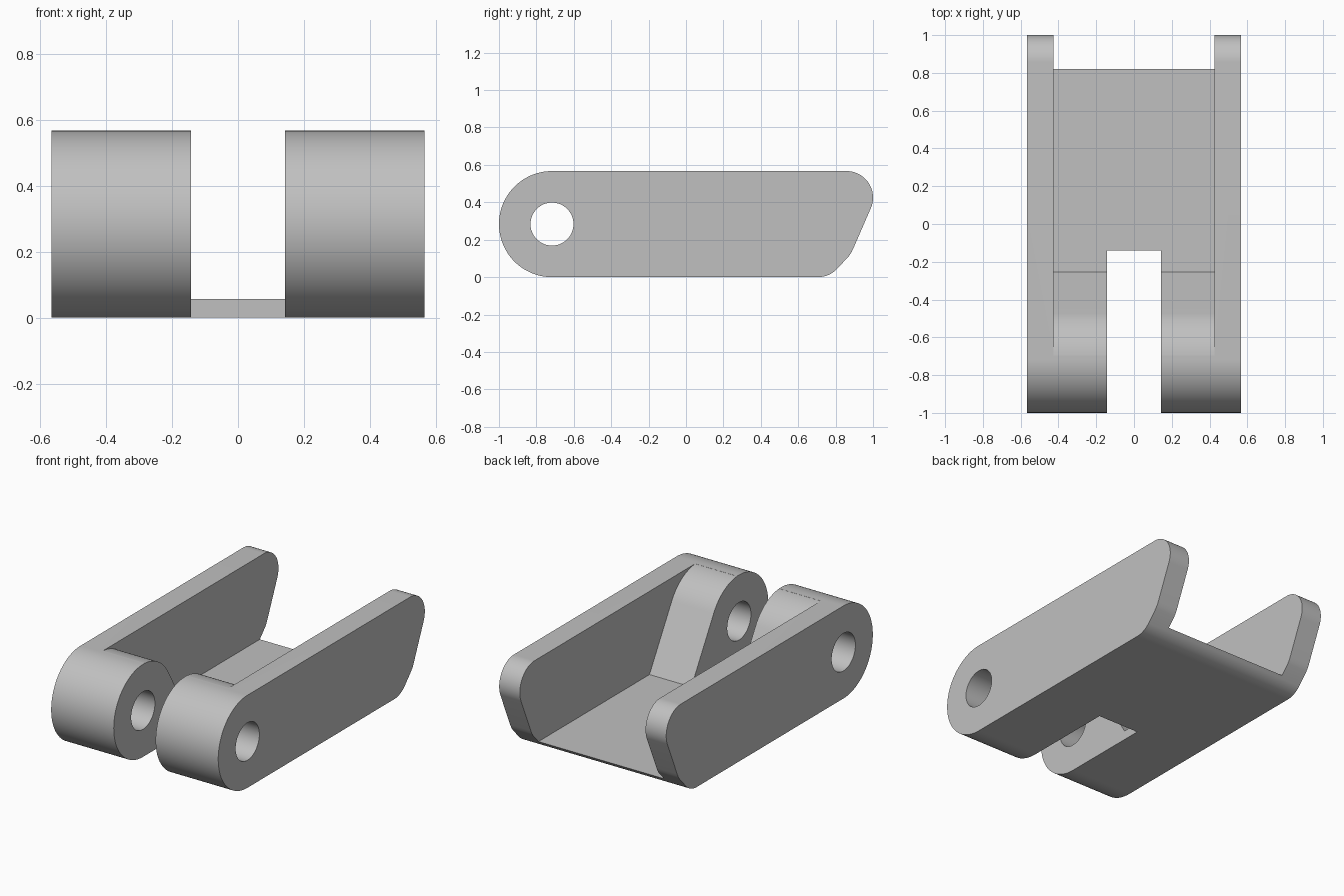
import bpy, bmesh
from math import radians, cos, sin

cube = bpy.data.objects.get("Cube")
if cube:
    bpy.data.objects.remove(cube)

R = 0.2835                     # knuckle radius
PIVOT = (-1 + R, R)            # pin axis in the y-z plane
CORNER = 0.142                 # corner radius, also the half slot width
HALF_WIDTH = 0.566
INNER = 0.426
FLOOR = 0.057


def arc(center, radius, start, end, steps):
    angles = [radians(start + (end - start) * i / steps) for i in range(steps + 1)]
    return [(center[0] + radius * cos(a), center[1] + radius * sin(a)) for a in angles]


def prism(name, profile, half):
    """Extrude a y-z profile across the width, centred on x = 0."""
    bm = bmesh.new()
    face = bm.faces.new([bm.verts.new((-half, y, z)) for y, z in profile])
    extruded = bmesh.ops.extrude_face_region(bm, geom=[face])["geom"]
    moved = [v for v in extruded if isinstance(v, bmesh.types.BMVert)]
    bmesh.ops.translate(bm, verts=moved, vec=(2 * half, 0, 0))
    bmesh.ops.recalc_face_normals(bm, faces=bm.faces)
    mesh = bpy.data.meshes.new(name)
    bm.to_mesh(mesh)
    bm.free()
    obj = bpy.data.objects.new(name, mesh)
    bpy.context.collection.objects.link(obj)
    return obj


# Body: rounded front, sloped and rounded back
outline = arc(PIVOT, R, 270, 90, 64)
outline += arc((1 - CORNER, 2 * R - CORNER), CORNER, 90, -23.5, 36)
outline += [(0.894, 0.152), (0.884, 0.131), (0.871, 0.112)]
outline += arc((0.705, CORNER), CORNER, -45, -90, 16)
body = prism("hinged_bracket", outline, HALF_WIDTH)

# Channel between the side plates, wrapping over the round knuckles
channel = arc(PIVOT, R, 86, 30.5, 24)
channel += [(-0.255, FLOOR), (1.2, FLOOR), (1.2, 0.8), (channel[0][0], 0.8)]

# Slot separating the knuckles, and the pin hole through them
slot = [(-1.2, -0.2), (-0.14, -0.2), (-0.14, 0.8), (-1.2, 0.8)]
hole = arc(PIVOT, 0.115, 0, 352.5, 47)

cutters = [prism("channel_cutter", channel, INNER),
           prism("slot_cutter", slot, CORNER),
           prism("pin_hole_cutter", hole, 1)]

bpy.ops.object.select_all(action="DESELECT")
body.select_set(True)
bpy.context.view_layer.objects.active = body
for cutter in cutters:
    cutter.hide_render = True
    mod = body.modifiers.new(cutter.name, "BOOLEAN")
    mod.operation = "DIFFERENCE"
    mod.solver = "EXACT"
    mod.object = cutter
    bpy.ops.object.modifier_apply(modifier=mod.name)
    bpy.data.objects.remove(cutter)

# Finish: plain grey with crisp edges
grey = bpy.data.materials.new("plain_grey")
grey.use_nodes = True
color = (0.53, 0.53, 0.53, 1)
grey.diffuse_color = color
grey.node_tree.nodes["Principled BSDF"].inputs["Base Color"].default_value = color
body.data.materials.clear()
body.data.materials.append(grey)
bpy.ops.object.shade_smooth_by_angle(angle=radians(20))
